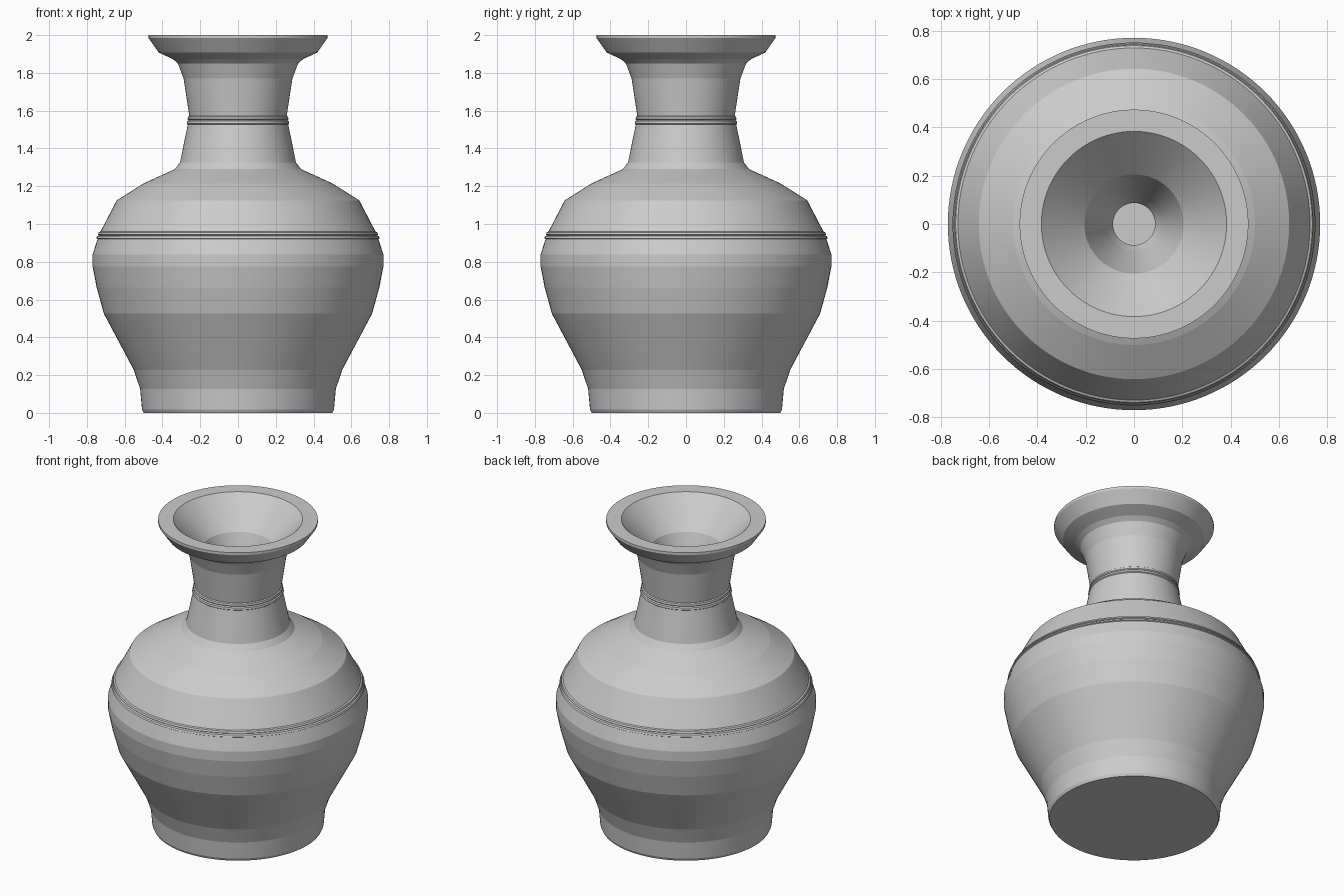
import bpy, bmesh, math

cube = bpy.data.objects.get("Cube")
if cube:
    bpy.data.objects.remove(cube, do_unlink=True)

SEGMENTS = 128

clay = bpy.data.materials.new("plain_grey_clay")
clay.use_nodes = True
GREY = (0.6, 0.6, 0.6, 1)
clay.diffuse_color = GREY
clay.node_tree.nodes["Principled BSDF"].inputs["Base Color"].default_value = GREY


def ridges(r0, z0, r1, z1, lift=0.008):
    """Two raised rings along a sloping stretch of wall."""
    points = []
    for t, out in ((0, 0), (0.1, 1), (0.38, 1), (0.5, 0), (0.62, 1), (0.9, 1), (1, 0)):
        points.append((r0 + (r1 - r0) * t + lift * out, z0 + (z1 - z0) * t))
    return points


def lathe(name, profile):
    """Spin a radius/height profile about the z axis."""
    bm = bmesh.new()
    verts = [bm.verts.new((r, 0, z)) for r, z in profile]
    edges = [bm.edges.new(pair) for pair in zip(verts, verts[1:])]
    bmesh.ops.spin(bm, geom=verts + edges, axis=(0, 0, 1), cent=(0, 0, 0),
                   angle=math.tau, steps=SEGMENTS)
    bmesh.ops.remove_doubles(bm, verts=bm.verts, dist=0.0005)
    bmesh.ops.recalc_face_normals(bm, faces=bm.faces)
    mesh = bpy.data.meshes.new(name)
    bm.to_mesh(mesh)
    bm.free()
    mesh.materials.append(clay)
    obj = bpy.data.objects.new(name, mesh)
    bpy.context.collection.objects.link(obj)
    # Smooth around the girth, crisp between the turned bands
    bpy.ops.object.select_all(action='DESELECT')
    obj.select_set(True)
    bpy.context.view_layer.objects.active = obj
    bpy.ops.object.shade_smooth_by_angle(angle=math.radians(3.5))
    return obj


# Foot and belly
body = [(0, 0), (0.5, 0), (0.508, 0.017), (0.518, 0.127), (0.552, 0.228),
        (0.71, 0.525), (0.748, 0.663), (0.77, 0.775), (0.77, 0.838)]
# Shoulder with its ridged band
shoulder = ridges(0.744, 0.92, 0.728, 0.96) + [
    (0.642, 1.125), (0.5, 1.215), (0.335, 1.29), (0.307, 1.326)]
# Neck with its ridged band, then the flared lip
neck = ridges(0.266, 1.527, 0.258, 1.572, 0.006) + [
    (0.288, 1.77), (0.318, 1.85), (0.345, 1.873), (0.42, 1.908),
    (0.473, 1.984), (0.473, 2.0)]
# Funnel mouth, narrow throat and hollow chamber
inside = [(0.383, 2.0), (0.205, 1.82), (0.11, 1.57), (0.087, 1.52),
          (0.13, 1.3), (0.4, 1.12), (0.58, 0.85), (0.53, 0.53),
          (0.36, 0.2), (0, 0.2)]

lathe("vase", body + shoulder + neck + inside)
